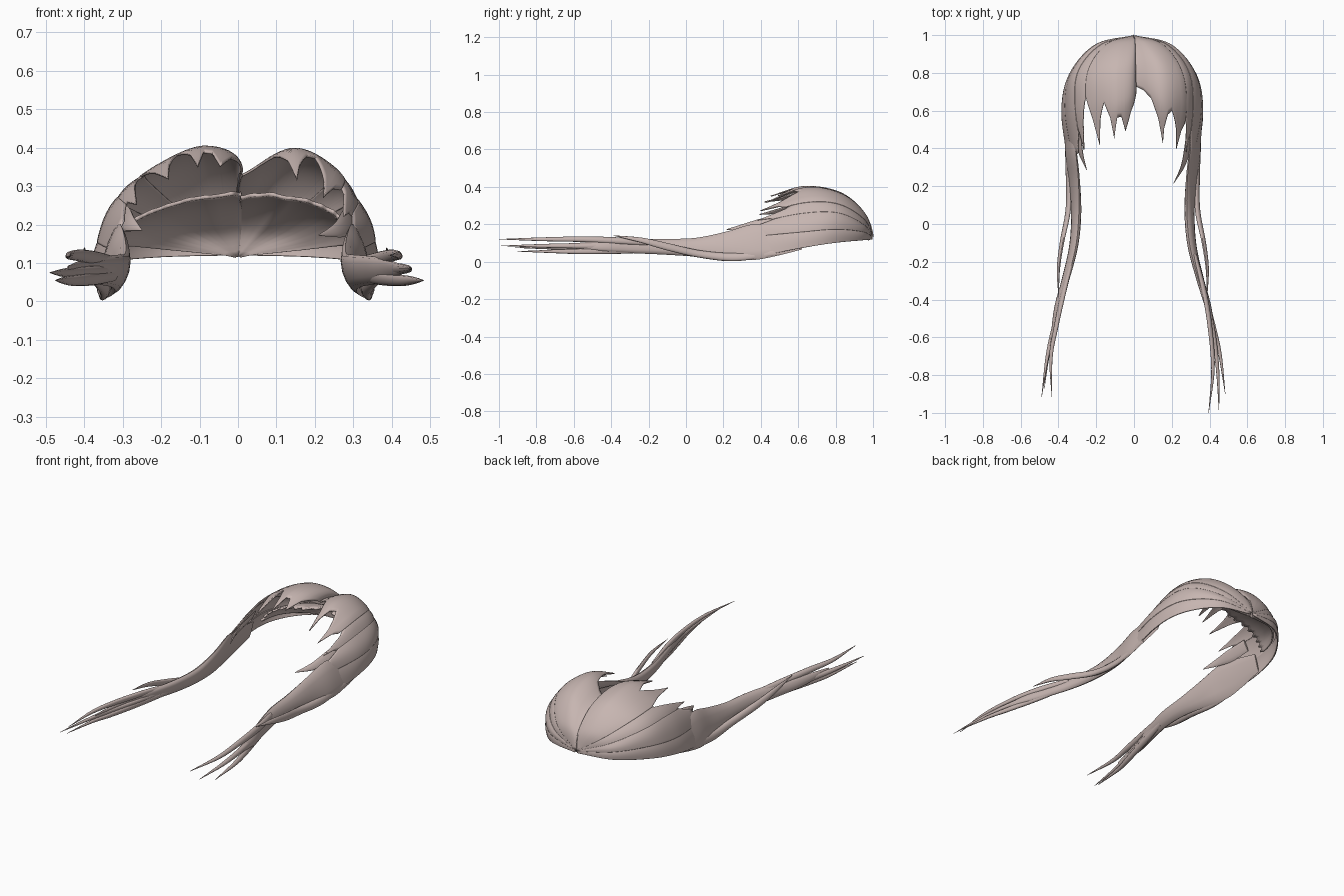
import bpy, bmesh, math
from mathutils import Vector

if "Cube" in bpy.data.objects:
    bpy.data.objects.remove(bpy.data.objects["Cube"])

hair = bpy.data.materials.new("dusty_pink_hair")
hair.diffuse_color = (0.57, 0.465, 0.44, 1)
hair.use_nodes = True
hair.node_tree.nodes["Principled BSDF"].inputs["Base Color"].default_value = hair.diffuse_color
HEAD = Vector((0, .6, .05))


def spline(keys, t):
    """Catmull-Rom through equal-length tuples, t in 0..1."""
    n = len(keys) - 1
    f = min(max(t, 0), 1) * n
    i = min(int(f), n - 1)
    f -= i
    b, c = Vector(keys[i]), Vector(keys[i + 1])
    a = Vector(keys[i - 1]) if i > 0 else b * 2 - c
    d = Vector(keys[i + 2]) if i + 2 <= n else c * 2 - b
    return 0.5 * (b * 2 + (c - a) * f + (a * 2 - b * 5 + c * 4 - d) * f ** 2
                  + (b * 3 - a - c * 3 + d) * f ** 3)


def grid_object(name, rows, closed=False, thick=0.0):
    """Skin a list of point rows with quads."""
    bm = bmesh.new()
    vs = [[bm.verts.new(p) for p in r] for r in rows]
    m = len(rows[0])
    for r, s in zip(vs, vs[1:]):
        for j in range(m if closed else m - 1):
            k = (j + 1) % m
            bm.faces.new((r[j], r[k], s[k], s[j]))
    if closed:
        bm.faces.new(vs[0])
        bm.faces.new(vs[-1])
    bmesh.ops.recalc_face_normals(bm, faces=bm.faces)
    # open sheets face away from the middle of the head
    if not closed:
        out = sum(f.normal.dot(f.calc_center_median() - HEAD) * f.calc_area() for f in bm.faces)
        if out < 0:
            bmesh.ops.reverse_faces(bm, faces=bm.faces)
    me = bpy.data.meshes.new(name)
    bm.to_mesh(me)
    bm.free()
    me.materials.append(hair)
    ob = bpy.data.objects.new(name, me)
    bpy.context.collection.objects.link(ob)
    if thick:
        mod = ob.modifiers.new("thickness", 'SOLIDIFY')
        mod.thickness = thick
        mod.offset = -1
    bpy.ops.object.select_all(action='DESELECT')
    ob.select_set(True)
    bpy.context.view_layer.objects.active = ob
    bpy.ops.object.shade_smooth_by_angle(angle=math.radians(50))


# Flow lines from the crown: parting (0) round to the lower rim (5)
C = (0, 1, .13)
RIGHT_FLOW = [
    [C, (0, .97, .22), (0, .88, .295), (.008, .76, .33), (.015, .62, .32)],
    [C, (.065, .96, .25), (.125, .83, .36), (.14, .64, .393), (.15, .43, .315)],
    [C, (.13, .955, .24), (.22, .82, .33), (.25, .64, .345), (.22, .40, .275)],
    [C, (.175, .95, .20), (.287, .81, .265), (.31, .62, .262), (.283, .38, .212)],
    [C, (.195, .95, .165), (.322, .80, .185), (.353, .61, .172), (.312, .36, .15)],
    [(0, 1, .12), (.195, .95, .115), (.33, .79, .10), (.368, .60, .07), (.34, .35, .02)],
]
# The left fringe is narrower and lower at its outer side
LEFT_FLOW = [RIGHT_FLOW[0],
             [C, (.05, .96, .25), (.075, .83, .365), (.075, .64, .40), (.07, .47, .35)],
             [C, (.115, .955, .24), (.19, .82, .33), (.20, .64, .352), (.172, .42, .32)],
             [C, (.165, .95, .20), (.278, .81, .262), (.293, .62, .275), (.26, .39, .245)],
             [C, (.19, .95, .165), (.315, .80, .183), (.343, .61, .17), (.306, .36, .15)],
             RIGHT_FLOW[5]]


def dome(side, phi, v):
    flow = RIGHT_FLOW if side > 0 else LEFT_FLOW
    p = spline([spline(f, v) for f in flow], phi / 5)
    if side > 0:
        return p
    k = min(1, phi)
    # left half starts on the same parting line
    return Vector((-p.x * 1.05 * k + p.x * (1 - k), p.y, p.z))


def profile(keys, x):
    for (a, p), (b, q) in zip(keys, keys[1:]):
        if x <= b:
            return p + (q - p) * (x - a) / (b - a)
    return keys[-1][1]


def sheet(name, side, edge, lift=0.0, bulge=.004):
    """Sheet on the dome whose lower edge follows (flow position, length) keys."""
    lo, hi = edge[0][0], edge[-1][0]
    n = max(12, round((hi - lo) * 24))
    stops = sorted({round(lo + (hi - lo) * j / n, 4) for j in range(n + 1)} | {k for k, _ in edge})
    cols = []
    for phi in stops:
        end = profile(edge, phi)
        ridge = bulge * (math.sin(math.pi * (phi - lo) / (hi - lo)) - .7)
        if lo == 0:
            ridge = (ridge + lift) * min(1, phi * 2) - lift
        col = []
        for i in range(27):
            v = .01 + (end - .01) * i / 26
            p = dome(side, phi, v)
            col.append(p + (p - HEAD).normalized() * (ridge + lift) * min(1, v * 3))
        cols.append(col)
    grid_object(name, cols, thick=.006)


# Fringe with pointed tips, outer fringe lock, then two side sheets
SIDES = ((1, "right"), (-1, "left"))
EDGES = {
    1: [("fringe", [(0, .81), (.3, .77), (.6, .77), (.85, .87), (1, 1), (1.1, .9), (1.3, .81),
                    (1.5, .79), (1.85, .9), (2.05, 1), (2.2, .9), (2.4, .86)]),
        ("outer_fringe", [(2.3, .82), (2.55, .86), (2.85, 1), (2.95, .93), (3.15, .9)])],
    -1: [("fringe", [(0, .81), (.35, .82), (.65, .87), (.85, .99), (.95, .86), (1.1, .85),
                     (1.3, .99), (1.4, .84), (1.6, .74), (1.8, .85), (2, 1), (2.15, .84),
                     (2.4, .7)]),
         ("outer_fringe", [(2.3, .7), (2.45, .72), (2.7, .88), (2.9, 1), (3, .9), (3.15, .88)])]}
for side, label in SIDES:
    for (part, edge), lift in zip(EDGES[side], (.004, .001)):
        sheet(f"{label}_{part}", side, edge, lift)
    sheet(f"{label}_upper_side", side, [(3.05, .9), (3.4, 1), (4.15, 1)], .004)
    sheet(f"{label}_lower_side", side, [(4.08, 1), (5, 1)], .001)

# Inner cap with a stepped front edge
for side, label in SIDES:
    cols = []
    for j in range(41):
        phi = 4 * j / 40
        end = .64 + (.025 if (j // 2) % 2 else 0)
        col = []
        for i in range(15):
            p = dome(side, phi, .01 + (end - .01) * i / 14)
            drop = .8 - .2 * min(1, phi)
            col.append((p.x * .94, .65 + (p.y - .65) * .96, .095 + (p.z - .095) * drop))
        cols.append(col)
    grid_object(f"{label}_inner_cap", cols, thick=.01)


def strand(name, side, keys, lean=.2):
    """Tapering lock along y: keys are x, y, z, half width, half height."""
    rows = []
    for i in range(37):
        x, y, z, w, h = spline(keys, i / 36)
        w, h = max(w, .0008), max(h, .0008)
        rows.append([(side * (x + w * math.cos(a) - lean * h * math.sin(a)), y,
                      max(0, z + h * math.sin(a)))
                     for a in (math.tau * k / 12 for k in range(12))])
    grid_object(name, rows, closed=True)


# Long side locks and the loose strand that crosses each one
for side, label, dx in ((1, "right", 0), (-1, "left", .012)):
    strand(f"{label}_long_lock", side, [
        (.338 + dx, .62, .115, .004, .05), (.330 + dx, .48, .11, .011, .08),
        (.320 + dx, .36, .105, .019, .096), (.302 + dx, .22, .087, .021, .075),
        (.294 + dx, .05, .077, .023, .05), (.308 + dx, -.12, .08, .021, .042),
        (.352 + dx, -.3, .082, .018, .036), (.395 + dx, -.45, .083, .015, .028),
        (.432 + dx, -.66, .085, .002, .008)], lean=.27)
    strand(f"{label}_crossing_strand", side, [
        (.352 + dx, .5, .055, .004, .018), (.337 + dx, .27, .025, .012, .022),
        (.336 + dx, .08, .04, .014, .02), (.370 + dx, -.1, .08, .011, .02),
        (.388 + dx, -.24, .115, .008, .014), (.387 + dx, -.39, .14, .001, .001)])

# Split ends of the long locks: end x, y, z and sideways bow
ENDS = {1: [(.395, -1.0, .12, .03), (.45, -.99, .085, .012), (.483, -.9, .055, 0)],
        -1: [(.435, -.915, .12, .025), (.489, -.915, .075, 0), (.475, -.87, .055, 0)]}
for side, label in SIDES:
    for n, (x, y, z, bow) in enumerate(ENDS[side]):
        strand(f"{label}_split_end_{n + 1}", side, [
            (.322, -.16, .08 + (z - .08) * .5, .01, .016),
            (.372, -.36, .08 + (z - .08) * .8, .013, .018),
            (.41 + (x - .44) * .3 + bow * .2, -.55, z, .012, .015),
            (.43 + (x - .44) * .6 + bow * .5, y * .77, z, .009, .01),
            (x, y, z, .001, .001)])

# Pointed temple locks beside the face
strand("right_temple_lock", 1, [
    (.300, .55, .225, .005, .03), (.286, .42, .205, .009, .03),
    (.26, .31, .185, .008, .018), (.21, .215, .172, .001, .001)], lean=.5)
strand("left_temple_lock", -1, [
    (.308, .58, .225, .005, .03), (.296, .46, .21, .009, .03),
    (.28, .37, .20, .008, .018), (.25, .285, .185, .001, .001)], lean=.5)
